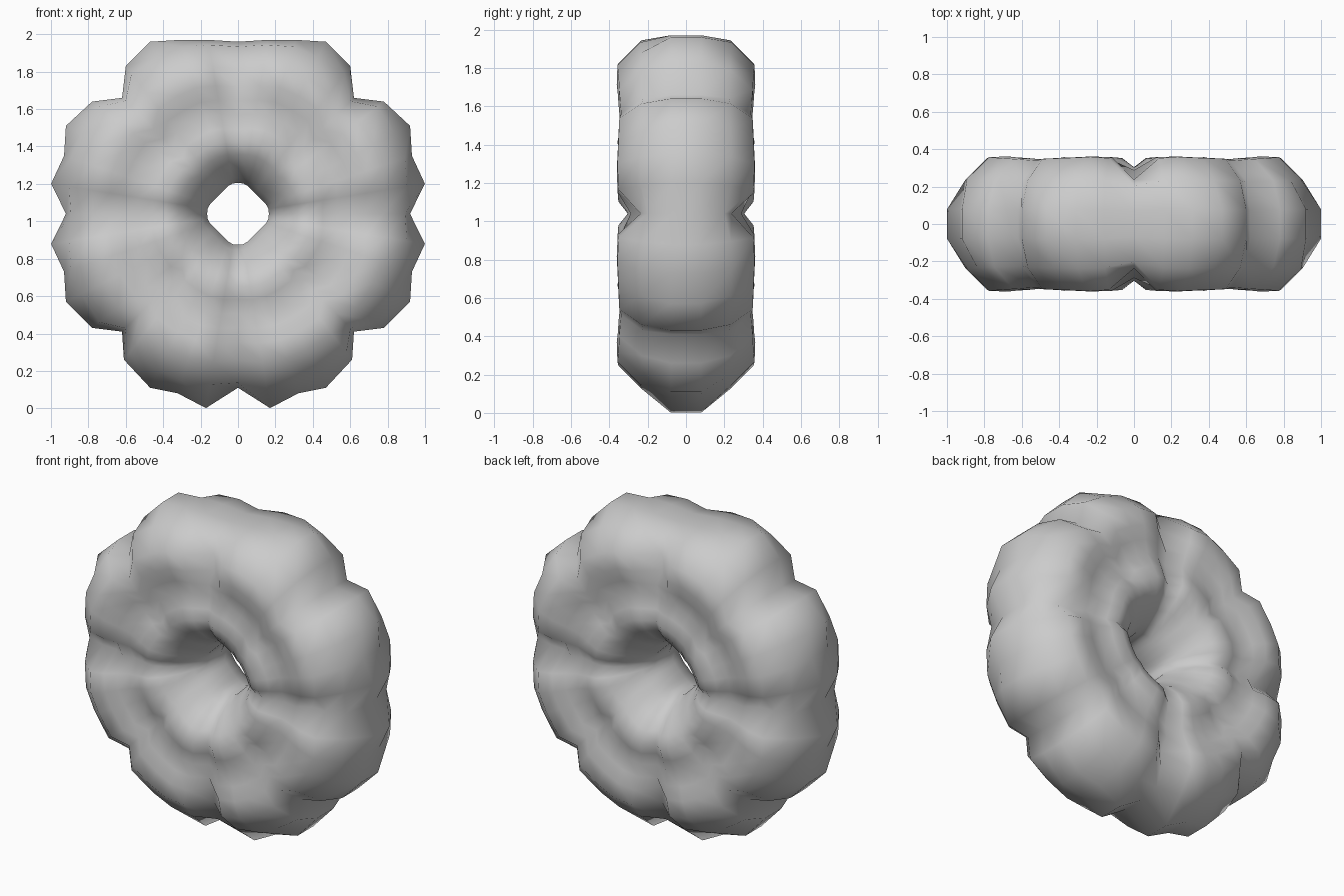
import bpy, bmesh, math
from mathutils import Vector

cube = bpy.data.objects.get("Cube")
if cube:
    bpy.data.objects.remove(cube, do_unlink=True)

grey = bpy.data.materials.new("soft_grey")
grey.use_nodes = True
colour = (0.6, 0.6, 0.6, 1)
grey.diffuse_color = colour
grey.node_tree.nodes["Principled BSDF"].inputs["Base Color"].default_value = colour

CENTRE_Z = 1.04
# Right half of the rim, top to bottom: x, height from centre, half depth, spike
RIM = [
    (0.00, 0.92, 0.31, 0), (0.16, 0.93, 0.36, 0), (0.31, 0.93, 0.365, 0),
    (0.47, 0.92, 0.36, 0), (0.60, 0.79, 0.355, 0), (0.62, 0.62, 0.345, 0),
    (0.78, 0.60, 0.355, 0), (0.92, 0.47, 0.36, 0), (0.93, 0.31, 0.365, 0),
    (0.93, 0.15, 0.36, 0.07), (0.92, 0.00, 0.31, 0),
    (0.93, -0.15, 0.36, 0.07), (0.93, -0.31, 0.365, 0),
    (0.92, -0.47, 0.36, 0), (0.78, -0.61, 0.355, 0), (0.62, -0.63, 0.345, 0),
    (0.61, -0.78, 0.355, 0), (0.47, -0.93, 0.36, 0), (0.32, -0.95, 0.365, 0.01),
    (0.155, -0.94, 0.36, 0.10), (0.00, -0.93, 0.31, 0),
]
# Rounded section with a shallow groove: position from hole to rim, share of depth
HALF_SECTION = [(0, 0.22), (0.04, 0.45), (0.11, 0.70), (0.20, 0.89), (0.29, 0.98),
                (0.38, 0.94), (0.48, 0.89), (0.58, 0.93), (0.68, 0.99),
                (0.81, 0.98), (0.965, 0.65), (1, 0.22)]
SECTION = HALF_SECTION + [(t, -d) for t, d in reversed(HALF_SECTION)]


def section_points(x, z, depth, spike):
    """Cross-section running from the hole out to one point of the rim."""
    rim = Vector((x, 0, z))
    out = rim.normalized()
    # The hole is a square on its corner with the corners cut off
    hole = min(0.165, 0.2 / (abs(out.x) + abs(out.z)))
    # Notches between lobes on the main axes cut deeper near the rim
    notch = 0.78 if min(abs(x), abs(z)) < 0.01 else 1
    points = []
    for t, d in SECTION:
        # Shoulders stay rounder than the outermost edge
        reach = rim.length + spike if t == 1 else min(rim.length, 0.97)
        p = out * (hole + t * (reach - hole))
        share = d * notch if 0.6 < t < 0.9 else d
        points.append(Vector((p.x, share * depth, p.z + CENTRE_Z)))
    return points


# Lobed ring: mirrored stations joined into a closed tube
stations = RIM + [(-x, z, d, s) for x, z, d, s in reversed(RIM[1:-1])]
bm = bmesh.new()
loops = [[bm.verts.new(p) for p in section_points(*s)] for s in stations]
n = len(SECTION)
for i, loop in enumerate(loops):
    following = loops[(i + 1) % len(loops)]
    for j in range(n):
        k = (j + 1) % n
        bm.faces.new((loop[j], loop[k], following[k], following[j]))

bmesh.ops.recalc_face_normals(bm, faces=bm.faces)
mesh = bpy.data.meshes.new("lumpy_ring")
bm.to_mesh(mesh)
bm.free()
mesh.materials.append(grey)
ring = bpy.data.objects.new("lumpy_ring", mesh)
bpy.context.collection.objects.link(ring)
bpy.context.view_layer.objects.active = ring
ring.select_set(True)
bpy.ops.object.shade_smooth_by_angle(angle=math.radians(80))
